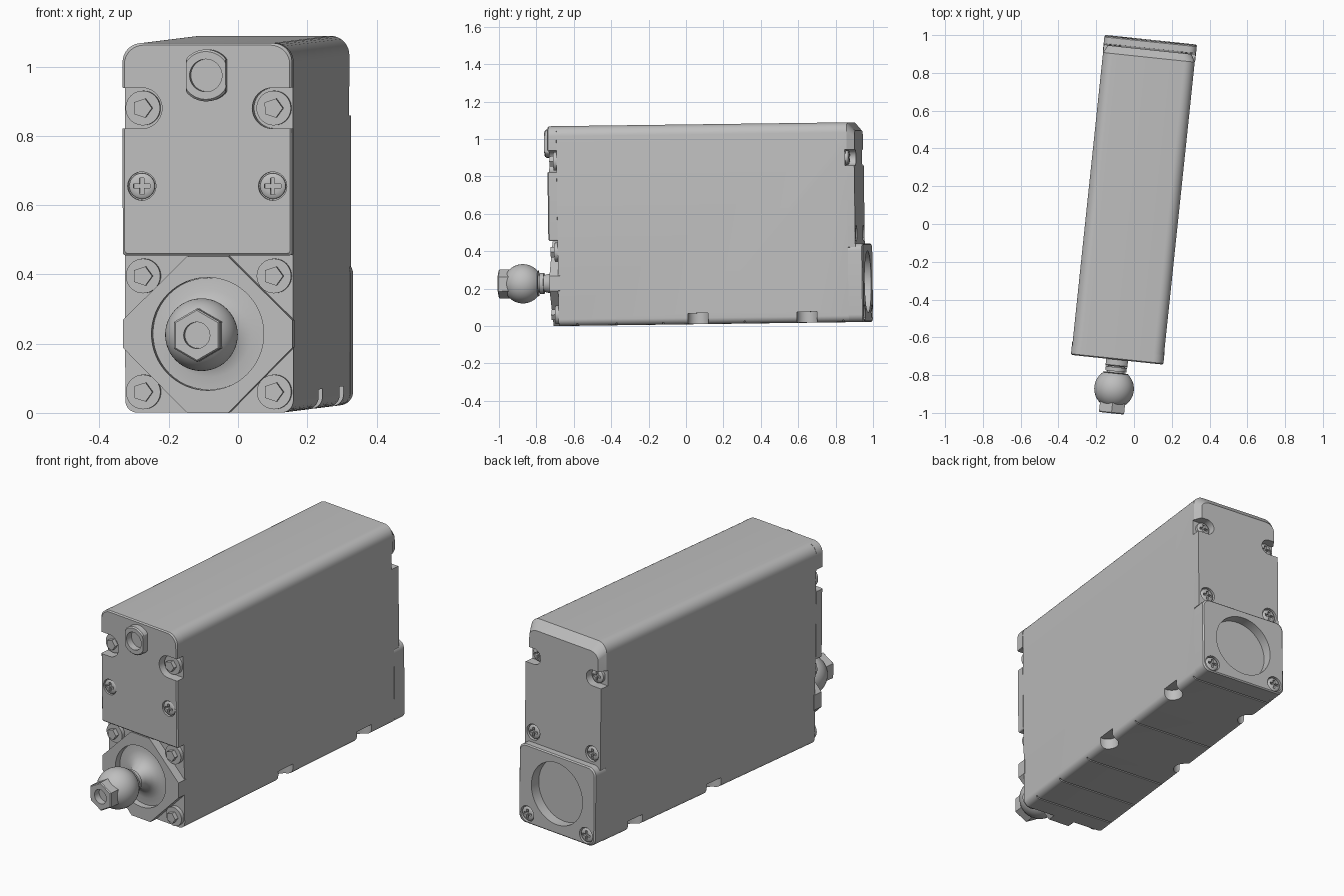
import bpy, bmesh
from math import sin, cos, pi, radians, sqrt
from mathutils import Matrix

cube = bpy.data.objects.get("Cube")
if cube:
    bpy.data.objects.remove(cube)

grey = bpy.data.materials.new("housing grey")
grey.use_nodes = True
grey.diffuse_color = (0.52, 0.52, 0.52, 1)
grey.node_tree.nodes["Principled BSDF"].inputs["Base Color"].default_value = grey.diffuse_color

parts = []
HALF, TOP = 0.244, 1.068      # housing half width and height
FRONT, REAR = 0.05, 1.61      # housing ends along its length


def finish(name, bm, keep=True):
    bmesh.ops.recalc_face_normals(bm, faces=bm.faces)
    mesh = bpy.data.meshes.new(name)
    bm.to_mesh(mesh)
    bm.free()
    mesh.materials.append(grey)
    ob = bpy.data.objects.new(name, mesh)
    bpy.context.collection.objects.link(ob)
    if keep:
        parts.append(ob)
    return ob


def loft(name, sections, keep=True):
    """Skin a row of (outline, y) sections and cap both ends."""
    bm = bmesh.new()
    rings = [[bm.verts.new((x, y, z)) for x, z in pts] for pts, y in sections]
    n = len(rings[0])
    for a, b in zip(rings, rings[1:]):
        for i in range(n):
            j = (i + 1) % n
            bm.faces.new((a[i], a[j], b[j], b[i]))
    bm.faces.new(rings[0])
    bm.faces.new(rings[-1])
    return finish(name, bm, keep)


def circle(r, n=40, cx=0, cz=0, turn=0):
    return [(cx + r * cos(turn + 2 * pi * i / n), cz + r * sin(turn + 2 * pi * i / n)) for i in range(n)]


def round_rect(x, z0, z1, low, high, inset=0):
    """Rectangle from -x to x with its own radius for low and high corners."""
    pts = []
    x, z0, z1 = x - inset, z0 + inset, z1 - inset
    for k, (sx, z, sz, r) in enumerate([(1, z1, 1, high), (-1, z1, 1, high), (-1, z0, -1, low), (1, z0, -1, low)]):
        for i in range(9):
            a = (k + i / 8) * pi / 2
            pts.append((sx * (x - r) + r * cos(a), z - sz * r + r * sin(a)))
    return pts


def lathe(name, profile, n=48):
    return loft(name, [(circle(r, n), y) for r, y in profile])


def box(x0, x1, y0, y1, z0, z1):
    return loft("cutter", [([(x0, z0), (x1, z0), (x1, z1), (x0, z1)], y) for y in (y0, y1)], False)


def rod(x, z, r, y0, y1, n=40):
    return loft("cutter", [(circle(r, n, x, z), y) for y in (y0, y1)], False)


def upright_rod(x, y, r, z0, z1):
    ob = rod(0, 0, r, z0, z1)
    ob.data.transform(Matrix.Translation((x, y, 0)) @ Matrix.Rotation(pi / 2, 4, "X"))
    return ob


def cut(ob, *cutters):
    for c in cutters:
        mod = ob.modifiers.new("cut", "BOOLEAN")
        mod.operation, mod.solver, mod.object = "DIFFERENCE", "EXACT", c
        with bpy.context.temp_override(object=ob, active_object=ob):
            bpy.ops.object.modifier_apply(modifier=mod.name)
        bpy.data.objects.remove(c)


def open_pocket(s, z, r, y0, y1):
    """Round pocket that runs out through the nearest side."""
    return [rod(s * 0.19, z, r, y0, y1), box(*sorted((s * 0.19, s * 0.3)), y0, y1, z - r, z + r)]


# Main housing with bottom grooves and edge notches
body = loft("housing", [(round_rect(HALF, 0, TOP, 0.035, 0.055), y) for y in (FRONT, REAR)])
for y in (0.15, 0.36, 0.61, 1.05, 1.58):
    cut(body, box(-0.3, 0.3, y - 0.004, y + 0.004, -0.05, 0.012))
for y in (0.80, 1.385):
    for s in (-1, 1):
        cut(body, upright_rod(s * 0.235, y, 0.055, -0.05, 0.058))

# Front cover plate
cover = loft("front_cover", [(round_rect(HALF + 0.002, 0.455, TOP, 0.008, 0.055, i), y)
                             for i, y in ((0, FRONT), (0, 0.006), (0.006, 0))])
for s in (-1, 1):
    cut(cover, *open_pocket(s, 0.88, 0.059, -0.1, 0.1))
    cut(cover, rod(s * 0.19, 0.655, 0.041, -0.1, 0.016))

# Cable port: a round boss with flattened sides
port = loft("cable_port", [([(max(-0.058, min(0.058, x)), z) for x, z in circle(0.075 - i, 48, 0, 0.975)], y)
                           for i, y in ((0, 0.02), (0, -0.03), (0.006, -0.036))])
cut(port, rod(0, 0.975, 0.047, -0.1, 0.01))

# Octagonal flange with a round dish
octagon = [(0.06, 0.452), (-0.06, 0.452), (-0.246, 0.268), (-0.246, 0.188),
           (-0.06, 0), (0.06, 0), (0.246, 0.188), (0.246, 0.268)]
flange = loft("flange", [(octagon, y) for y in (FRONT + 0.01, 0.004)])
cut(flange, rod(0, 0.228, 0.163, -0.1, 0.042, 64))

# Flared neck, collar and ball
BALL, BALL_Y = 0.105, -0.165
ball_curve = [(sqrt(BALL ** 2 - d ** 2), BALL_Y - d) for d in [0.085 - 0.0111 * i for i in range(16)]]
neck = lathe("flared_neck", [(0.162, 0.045), (0.162, 0.036), (0.125, 0.034), (0.095, 0.026), (0.07, 0.008),
                             (0.052, -0.02), (0.045, -0.05), (0.056, -0.05), (0.056, -0.072),
                             (0.046, -0.072), (0.046, -0.1)])
ball = lathe("ball_joint", [(0.07, -0.08)] + ball_curve[::-1])
nut = loft("hex_nut", [(circle(r, 6, turn=pi / 2), y) for r, y in ((0.077, -0.23), (0.077, -0.29), (0.072, -0.295))])
cut(nut, rod(0, 0, 0.038, -0.4, -0.26))
for ob in (neck, ball, nut):
    ob.data.transform(Matrix.Translation((0, 0, 0.228)))

# Rear cap with sloped edges, rear plate and raised rear cover
cap = loft("rear_cap", [(round_rect(HALF, 0.87, TOP, 0.002, 0.055), REAR),
                        ([(x * 0.91, z if z < 0.9 else z - 0.045 * (z - 0.9) / (TOP - 0.9))
                          for x, z in round_rect(HALF, 0.87, TOP, 0.002, 0.055)], 1.65)])
plate = loft("rear_plate", [(round_rect(HALF, 0.40, 0.87, 0.002, 0.002), y) for y in (REAR, 1.65)])
rear_cover = loft("rear_cover", [(round_rect(HALF + 0.002, 0, 0.42, 0.04, 0.04, i), y)
                                 for i, y in ((0, REAR), (0, 1.684), (0.006, 1.69))])
cut(rear_cover, rod(0, 0.215, 0.165, 1.635, 1.8, 64))
for s in (-1, 1):
    for ob in (body, cap, plate):
        cut(ob, *open_pocket(s, 0.88, 0.042, 1.60, 1.8))
    cut(plate, rod(s * 0.19, 0.475, 0.042, 1.63, 1.8))
    cut(rear_cover, rod(s * 0.19, 0.05, 0.042, 1.67, 1.8))


# Cross head screws
def cross_screw(name, x, y, z, rear):
    head = lathe(name, [(0.037, 0.02), (0.037, 0.004), (0.032, 0), (0.02, -0.002)], 32)
    cut(head, box(-0.024, 0.024, -0.1, 0.012, -0.006, 0.006), box(-0.006, 0.006, -0.1, 0.012, -0.024, 0.024))
    head.data.transform(Matrix.Translation((x, y, z)) @ Matrix.Rotation(pi * rear, 4, "Z"))


# Flanged bolts with five sided heads
def bolt(name, x, z):
    for part, outline, y0, y1 in (("washer", circle(0.05, 40, x, z), FRONT + 0.01, 0.03),
                                  ("head", circle(0.029, 5, x, z), 0.032, 0.008)):
        loft(name + "_" + part, [(outline, y0), (outline, y1)])


for s, side in ((-1, "right"), (1, "left")):
    cross_screw(side + "_cover_screw", s * 0.19, 0.002, 0.655, 0)
    for z, y, level in ((0.05, 1.686, "low"), (0.475, 1.646, "middle"), (0.88, 1.618, "high")):
        cross_screw(f"{side}_{level}_rear_screw", s * 0.19, y, z, 1)
    for z, level in ((0.06, "low"), (0.395, "middle"), (0.88, "high")):
        bolt(f"{side}_{level}_bolt", s * 0.19, z)

# Smooth shading, then turn the whole assembly to its slightly skewed pose
pose = (Matrix.Translation((-0.088, -0.705, 0)) @ Matrix.Rotation(radians(-6), 4, "Z")
        @ Matrix.Rotation(radians(0.75), 4, "X"))
bpy.ops.object.select_all(action="DESELECT")
for ob in parts:
    ob.matrix_world = pose
    ob.select_set(True)
bpy.context.view_layer.objects.active = body
bpy.ops.object.shade_smooth_by_angle(angle=radians(30))
